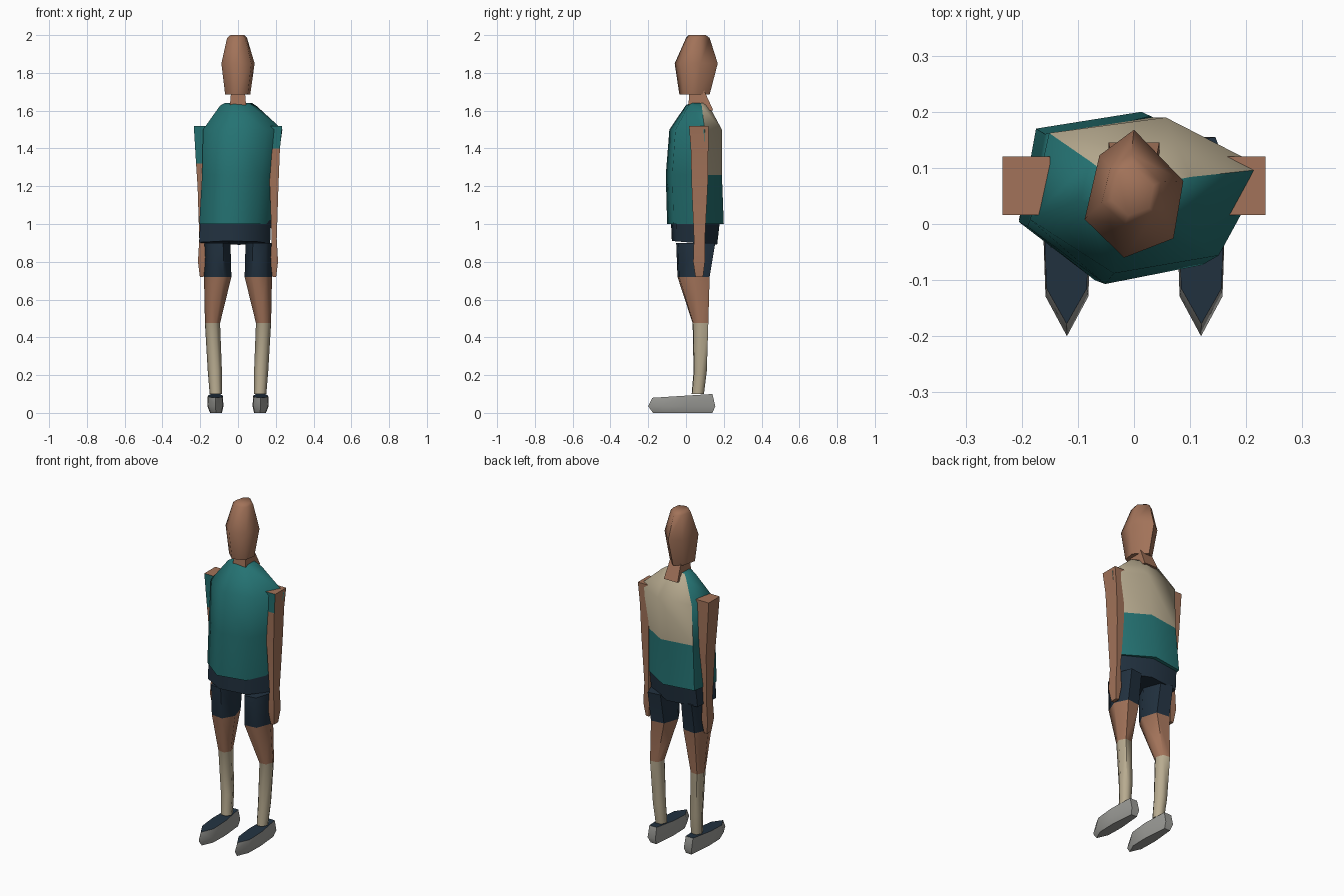
import bpy, bmesh, math

cube = bpy.data.objects.get("Cube")
if cube:
    bpy.data.objects.remove(cube, do_unlink=True)


def material(name, rgb):
    m = bpy.data.materials.new(name)
    m.use_nodes = True
    m.diffuse_color = (*rgb, 1)
    m.node_tree.nodes["Principled BSDF"].inputs["Base Color"].default_value = (*rgb, 1)
    return m


skin = material("skin", (0.36, 0.17, 0.10))
teal = material("teal shirt", (0.018, 0.17, 0.17))
cream = material("cream cloth", (0.48, 0.41, 0.28))
navy = material("navy cloth", (0.016, 0.032, 0.052))
grey = material("grey shoe", (0.33, 0.33, 0.31))


def loft(name, outline, rings, mats, rule=None, side=1, smooth=65):
    """Stack an outline (spanning -1..1) into rings of (z, x0, x1, y0, y1[, rise to back])."""
    bm = bmesh.new()
    loops = []
    for z, x0, x1, y0, y1, *tilt in rings:
        rise = tilt[0] if tilt else 0
        loops.append([bm.verts.new((side * ((x0 + x1) / 2 + u * (x1 - x0) / 2),
                                    (y0 + y1) / 2 + v * (y1 - y0) / 2,
                                    z + rise * v)) for u, v in outline])
    n = len(outline)
    for a, b in zip(loops, loops[1:]):
        for i in range(n):
            j = (i + 1) % n
            bm.faces.new((a[i], a[j], b[j], b[i]))
    bm.faces.new(loops[0])
    bm.faces.new(loops[-1])
    bmesh.ops.recalc_face_normals(bm, faces=bm.faces)
    bm.normal_update()
    for f in bm.faces:
        f.smooth = True
        if rule:
            f.material_index = rule(f.calc_center_median(), f.normal)
    me = bpy.data.meshes.new(name)
    bm.to_mesh(me)
    bm.free()
    for m in mats:
        me.materials.append(m)
    me.set_sharp_from_angle(angle=math.radians(smooth))
    ob = bpy.data.objects.new(name, me)
    bpy.context.scene.collection.objects.link(ob)
    return ob


SQUARE = [(-1, -1), (1, -1), (1, 1), (-1, 1)]
HEXAGON = [(-1, -0.4), (-0.2, -1), (0.8, -0.7), (1, 0.2), (0, 1), (-0.7, 0.6)]
CHEST = [(-0.84, 0.8), (0.15, 1), (1, 0.34), (0.6, -0.77), (-0.29, -1), (-1, -0.31)]
LEG = [(-1, -0.2), (-0.45, -1), (0.55, -0.9), (1, 0.1), (0.5, 1), (-0.6, 0.9)]
SHOE = [(0, -1), (0.9, -0.6), (1, 0.1), (0.6, 1), (-0.6, 1), (-1, 0.1), (-0.9, -0.6)]

# Head and neck
loft("head", HEXAGON, [(1.685, -0.068, 0.065, -0.035, 0.125),
                       (1.85, -0.088, 0.088, -0.06, 0.168),
                       (1.985, -0.058, 0.048, 0.0, 0.125),
                       (2.0, -0.04, 0.035, 0.015, 0.105)], [skin])
loft("neck", SQUARE, [(1.60, -0.045, 0.045, 0.01, 0.145),
                      (1.72, -0.035, 0.035, 0.02, 0.09)], [skin])


# Shirt with a cream panel across the upper back
def back_panel(c, n):
    return 1 if c.z > 1.27 and n.y > 0.12 and c.y > 0.09 and c.x > -0.12 else 0


loft("shirt", CHEST, [(1.0, -0.205, 0.175, -0.10, 0.2),
                      (1.26, -0.19, 0.2, -0.107, 0.19),
                      (1.50, -0.185, 0.235, -0.088, 0.19),
                      (1.625, -0.095, 0.1, 0.0, 0.125, -0.005),
                      (1.64, -0.07, 0.075, 0.025, 0.105)], [teal, cream], back_panel)

# Shorts waist
loft("shorts_waist", CHEST, [(0.90, -0.205, 0.17, -0.075, 0.165, -0.01),
                             (1.02, -0.2, 0.175, -0.08, 0.18)], [navy])


def leg_colour(c, n):
    return 0 if c.z > 0.72 else 1 if c.z > 0.48 else 2


def shoe_colour(c, n):
    return 1 if n.z > 0.6 else 0


for side, label in ((-1, "right"), (1, "left")):
    # Leg: shorts, bare knee and sock
    loft(label + "_leg", LEG, [(0.10, 0.085, 0.15, 0.03, 0.095),
                               (0.22, 0.085, 0.16, 0.04, 0.11),
                               (0.475, 0.095, 0.175, 0.035, 0.118),
                               (0.72, 0.035, 0.18, -0.045, 0.125),
                               (0.90, 0.04, 0.18, -0.052, 0.155)],
         [navy, skin, cream], leg_colour, side)

    # Shoe with a dark upper
    loft(label + "_shoe", SHOE, [(0.0, 0.085, 0.148, -0.175, 0.14),
                                 (0.035, 0.077, 0.162, -0.2, 0.155),
                                 (0.09, 0.08, 0.16, -0.178, 0.14, 0.01)],
         [grey, navy], shoe_colour, side, 40)

    # Arm and hand, with the sleeve across the front
    cuff = 1.32 if side < 0 else 1.40

    def sleeve(c, n):
        return 1 if c.z > cuff and n.y < -0.5 else 0

    loft(label + "_arm", SQUARE, [(0.72, 0.182, 0.202, 0.05, 0.09),
                                  (0.80, 0.172, 0.212, 0.038, 0.1),
                                  (0.92, 0.178, 0.205, 0.042, 0.1),
                                  (1.20, 0.168, 0.214, 0.03, 0.115),
                                  (cuff, 0.165, 0.222, 0.025, 0.118),
                                  (1.52, 0.15, 0.234, 0.016, 0.12)],
         [skin, teal], sleeve, side)
